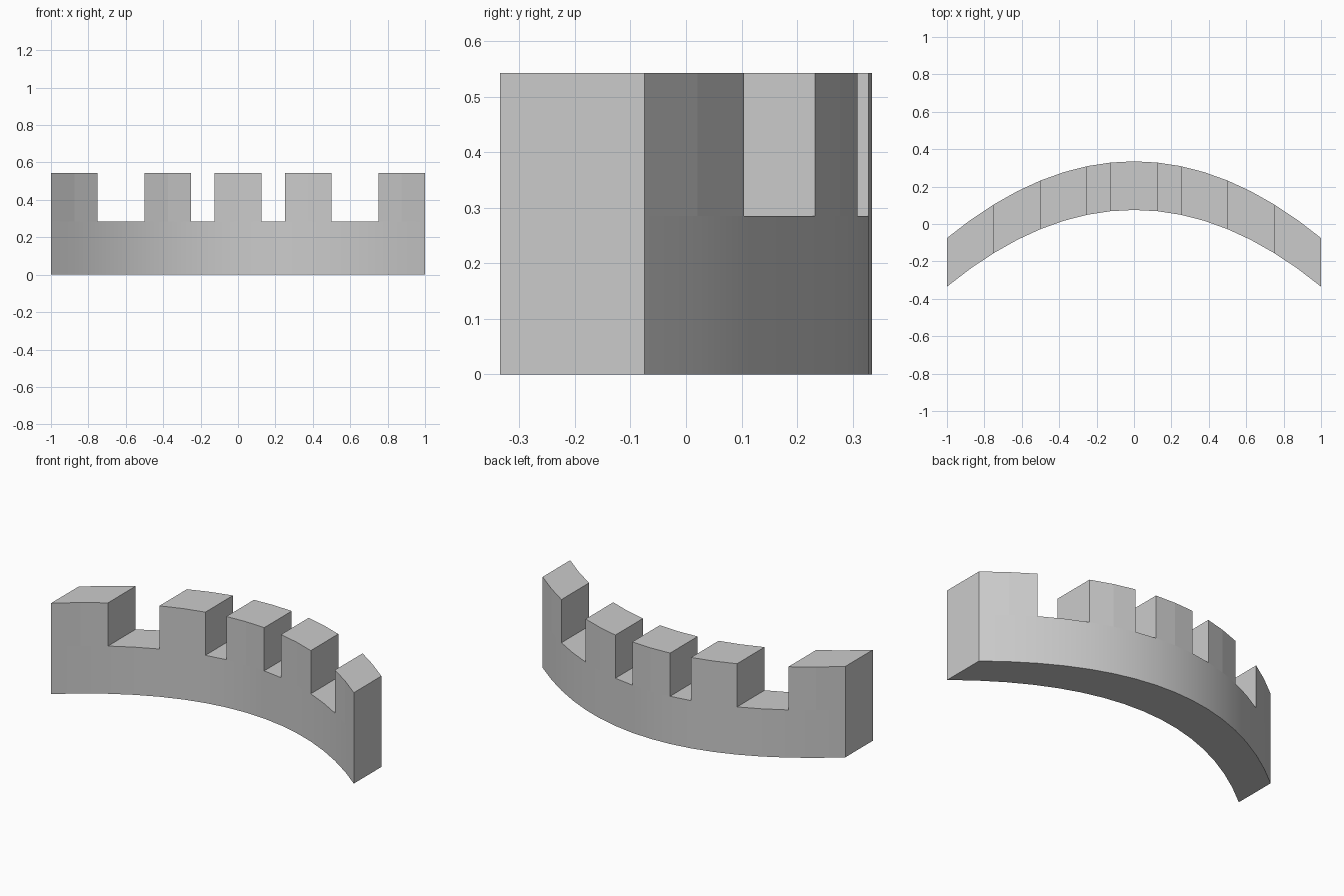
import bpy, bmesh

if "Cube" in bpy.data.objects:
    bpy.data.objects.remove(bpy.data.objects["Cube"])

TEETH = "1100110110110011"      # raised columns along the wall
N = len(TEETH)
LEVELS = [0.0, 0.285, 0.543]    # ground, notch floor, tooth top
THICK = 0.26

bm = bmesh.new()
cache = {}


def vert(i, side, level):
    """Grid vertex on the parabolic plan (side 0 = inner/front, 1 = outer/back)."""
    key = (i, side, level)
    if key not in cache:
        x = -1 + 2 * i / N
        y = 0.335 - 0.41 * x * x - (0 if side else THICK)
        cache[key] = bm.verts.new((x, y, LEVELS[level]))
    return cache[key]


def face(*keys, smooth=False):
    bm.faces.new([vert(*k) for k in keys]).smooth = smooth


def solid(i, level):
    return 0 <= i < N and (level == 0 or (level == 1 and TEETH[i] == "1"))


# Wall cells: only outward faces are made, so base and teeth form one closed skin
for i in range(N):
    j = i + 1
    for a in (0, 1):
        if not solid(i, a):
            continue
        b = a + 1
        # curved front and back: smooth base, faceted teeth
        face((i, 0, a), (j, 0, a), (j, 0, b), (i, 0, b), smooth=a == 0)
        face((j, 1, a), (i, 1, a), (i, 1, b), (j, 1, b), smooth=a == 0)
        # exposed ends, tops and underside
        if not solid(i - 1, a):
            face((i, 1, a), (i, 0, a), (i, 0, b), (i, 1, b))
        if not solid(j, a):
            face((j, 0, a), (j, 1, a), (j, 1, b), (j, 0, b))
        if not solid(i, b):
            face((i, 0, b), (j, 0, b), (j, 1, b), (i, 1, b))
        if a == 0:
            face((i, 1, 0), (j, 1, 0), (j, 0, 0), (i, 0, 0))

mesh = bpy.data.meshes.new("curved_battlement")
bm.to_mesh(mesh)
bm.free()
wall = bpy.data.objects.new("curved_battlement", mesh)
bpy.context.collection.objects.link(wall)
